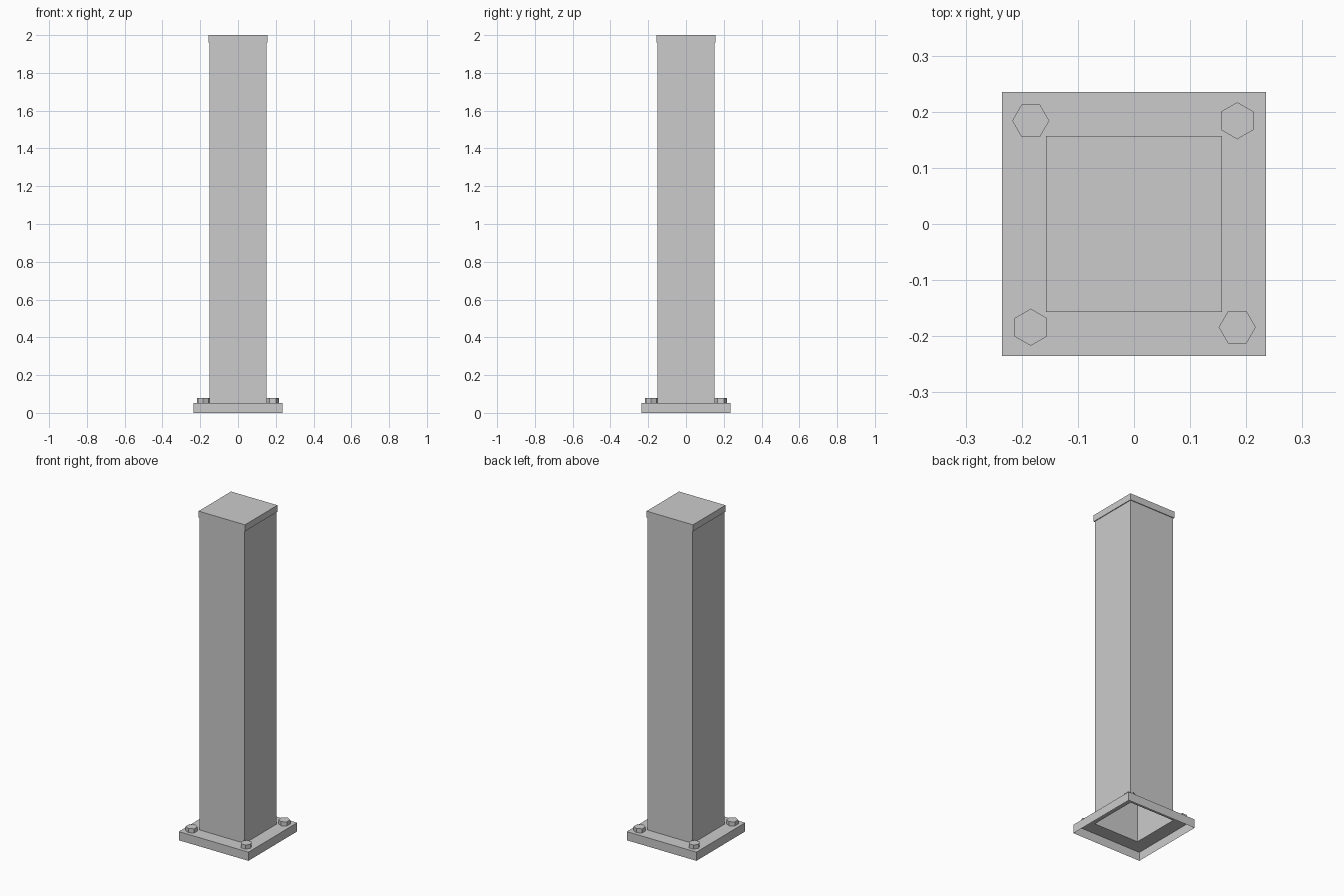
import bpy
import bmesh
from math import cos, sin, pi, sqrt

if "Cube" in bpy.data.objects:
    bpy.data.objects.remove(bpy.data.objects["Cube"])

PLATE, POST, CAP = 0.235, 0.152, 0.1565   # half widths
PLATE_TOP, CAP_BOTTOM, TOP = 0.053, 1.96, 2.0


def shell(name, sides, rings, close_top=False, centre=(0, 0), turn=0.0):
    """Open shell lofted through (radius, z) rings of a regular polygon."""
    bm = bmesh.new()
    loops = []
    for r, z in rings:
        angles = [turn + 2 * pi * i / sides for i in range(sides)]
        loops.append([bm.verts.new((centre[0] + r * cos(a), centre[1] + r * sin(a), z))
                      for a in angles])
    for low, high in zip(loops, loops[1:]):
        for i in range(sides):
            j = (i + 1) % sides
            bm.faces.new((low[i], low[j], high[j], high[i]))
    if close_top:
        bm.faces.new(loops[-1])
    mesh = bpy.data.meshes.new(name)
    bm.to_mesh(mesh)
    bm.free()
    obj = bpy.data.objects.new(name, mesh)
    bpy.context.collection.objects.link(obj)
    return obj


def square(name, rings, close_top=False):
    return shell(name, 4, [(h * sqrt(2), z) for h, z in rings], close_top, turn=pi / 4)


# Hollow base plate, open below and where the post rises
square("base_plate", [(PLATE, 0), (PLATE, PLATE_TOP), (POST, PLATE_TOP)])

# Hollow square post
square("post", [(POST, PLATE_TOP), (POST, CAP_BOTTOM)])

# Cap with a small overhanging lip
square("cap", [(POST, CAP_BOTTOM), (CAP, CAP_BOTTOM), (CAP, TOP)], close_top=True)

# Hexagonal bolt heads, each turned a quarter from the last
for k in range(4):
    a = pi / 4 + k * pi / 2
    d = 0.184 * sqrt(2)
    shell(f"bolt_{k + 1}", 6, [(0.033, PLATE_TOP), (0.033, 0.078)], close_top=True,
          centre=(d * cos(a), d * sin(a)), turn=pi / 2 + k * pi / 2)
